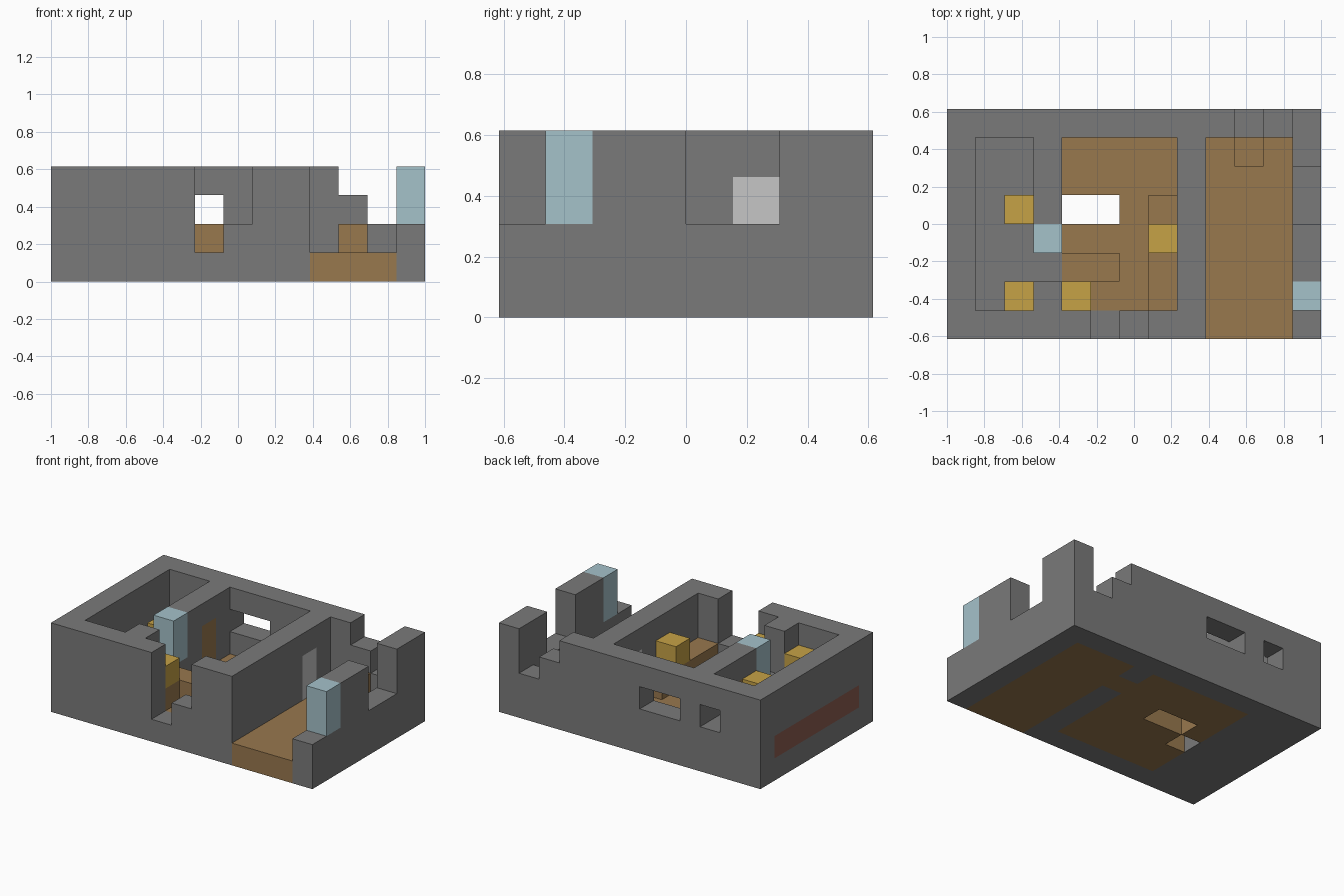
import bpy, bmesh
from itertools import product
from mathutils import Vector

cube = bpy.data.objects.get("Cube")
if cube:
    bpy.data.objects.remove(cube, do_unlink=True)

SIZE = (13, 8, 4)           # cells along x, y, z
CELL = 2 / SIZE[0]
cells = {}


def fill(part, x, y, z):
    """Give a block of cells to a part; None carves it away."""
    for c in product(range(*x), range(*y), range(*z)):
        if part:
            cells[c] = part
        else:
            cells.pop(c, None)


def carve(*block):
    fill(None, *block)


# Solid stone block, hollowed into three rooms
fill("stone_walls", (0, 13), (0, 8), (0, 4))
carve((1, 3), (1, 7), (2, 4))
carve((4, 8), (1, 7), (1, 4))
carve((9, 12), (0, 7), (1, 4))

# Doorway and broken wall sections
carve((3, 4), (2, 3), (2, 4))
carve((5, 6), (0, 1), (1, 4))
carve((6, 7), (0, 1), (2, 4))
carve((10, 11), (7, 8), (3, 4))
carve((11, 12), (7, 8), (2, 4))
carve((12, 13), (4, 6), (2, 4))
carve((12, 13), (0, 1), (2, 4))

# Rear windows
carve((4, 6), (7, 8), (2, 3))
carve((2, 3), (7, 8), (2, 3))

# Wooden floors with two pits
fill("wood_floor", (3, 8), (1, 7), (0, 1))
fill("wood_floor", (9, 12), (0, 7), (0, 1))
fill("wood_floor", (8, 9), (5, 6), (0, 1))
carve((4, 6), (4, 5), (0, 1))
carve((3, 4), (3, 4), (0, 1))

# Wooden furniture
fill("long_table", (7, 8), (1, 5), (1, 2))
fill("corner_table", (4, 6), (2, 3), (1, 2))
fill("corner_table", (4, 5), (1, 2), (1, 2))
fill("crate", (10, 11), (6, 7), (1, 2))

# Doors, glass panes and the red band in the outer wall
fill("wood_door", (3, 4), (5, 6), (1, 3))
fill("pale_door", (8, 9), (5, 6), (1, 3))
fill("inner_glass", (3, 4), (3, 4), (2, 4))
fill("outer_glass", (12, 13), (1, 2), (2, 4))
fill("red_band", (0, 1), (1, 7), (1, 2))

# Lamps
for x, y in ((2, 1), (2, 4), (4, 1), (7, 3)):
    fill("lamps", (x, x + 1), (y, y + 1), (2, 3))


def material(name, color):
    mat = bpy.data.materials.new(name)
    mat.use_nodes = True
    mat.diffuse_color = (*color, 1)
    shader = next(n for n in mat.node_tree.nodes if n.type == "BSDF_PRINCIPLED")
    shader.inputs["Base Color"].default_value = (*color, 1)
    shader.inputs["Roughness"].default_value = 0.9
    return mat


stone = material("stone grey", (0.195, 0.195, 0.195))
wood = material("wood brown", (0.314, 0.188, 0.076))
glass = material("glass blue", (0.376, 0.539, 0.591))
yellow = material("lamp yellow", (0.565, 0.361, 0.061))
pale = material("pale grey", (0.565, 0.565, 0.565))
red = material("brick red", (0.262, 0.107, 0.08))

PARTS = {
    "stone_walls": stone, "wood_floor": wood, "long_table": wood,
    "corner_table": wood, "crate": wood, "wood_door": wood,
    "pale_door": pale, "inner_glass": glass, "outer_glass": glass,
    "red_band": red, "lamps": yellow,
}


def build(part, mat):
    """Mesh the exposed sides of one part's cells and merge flat areas."""
    bm = bmesh.new()
    offset = Vector((SIZE[0] / 2, SIZE[1] / 2, 0))
    for c in [c for c, p in cells.items() if p == part]:
        for axis, side in product(range(3), (0, 1)):
            step = Vector((0, 0, 0))
            step[axis] = 2 * side - 1
            if tuple(int(v) for v in Vector(c) + step) in cells:
                continue
            u, v = Vector((0, 0, 0)), Vector((0, 0, 0))
            u[(axis + 1) % 3] = v[(axis + 2) % 3] = 1
            base = Vector(c) - offset
            base[axis] += side
            quad = [base, base + u, base + u + v, base + v]
            if not side:
                quad.reverse()
            bm.faces.new([bm.verts.new(p * CELL) for p in quad])
    bmesh.ops.remove_doubles(bm, verts=bm.verts, dist=0.001)
    bmesh.ops.dissolve_limit(bm, angle_limit=0.01, verts=bm.verts, edges=bm.edges)
    mesh = bpy.data.meshes.new(part)
    bm.to_mesh(mesh)
    bm.free()
    mesh.materials.append(mat)
    bpy.context.collection.objects.link(bpy.data.objects.new(part, mesh))


for part, mat in PARTS.items():
    build(part, mat)
